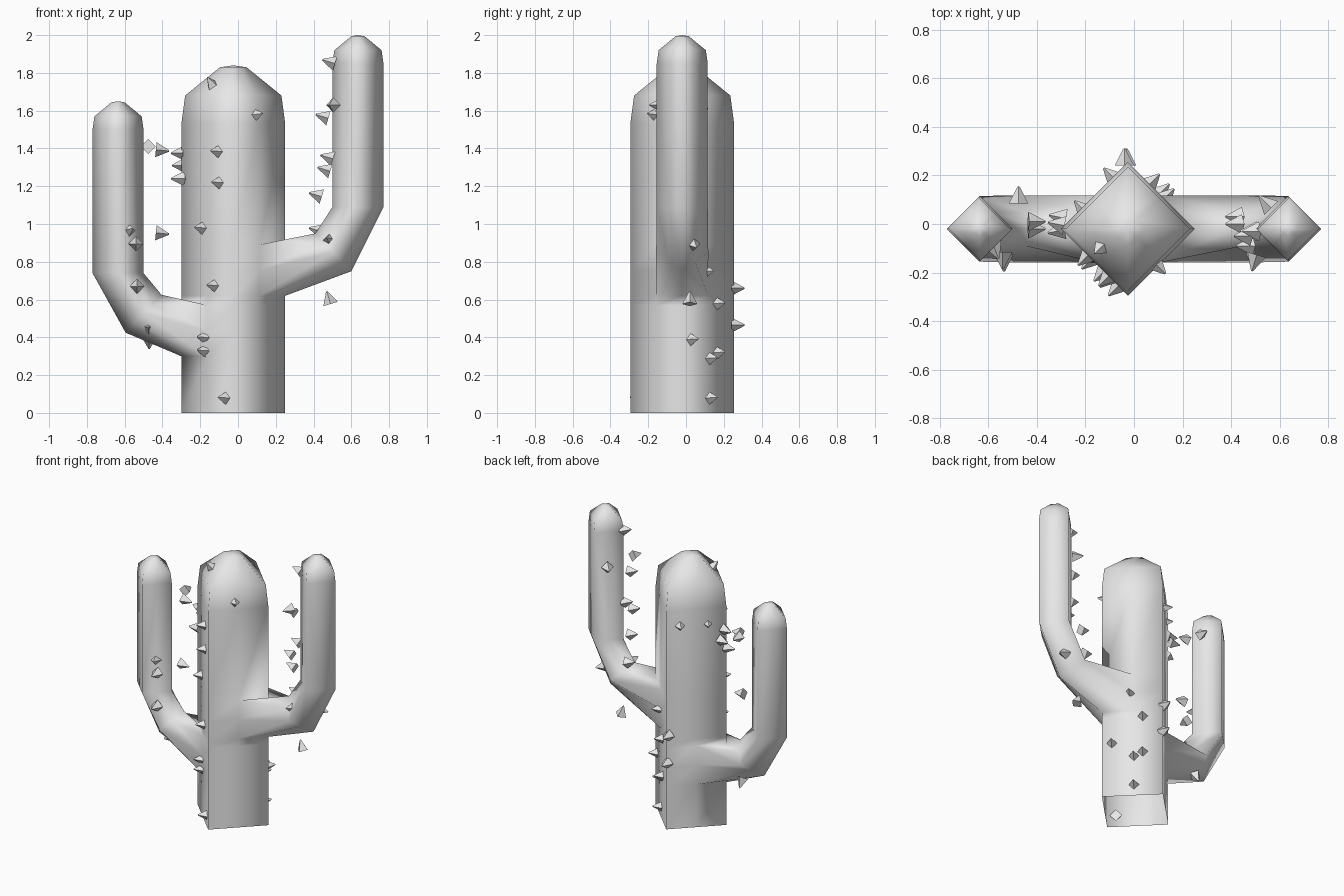
import bpy, bmesh, math
from mathutils import Vector

if "Cube" in bpy.data.objects:
    bpy.data.objects.remove(bpy.data.objects["Cube"])

CX, CY = -0.025, -0.02

grey = bpy.data.materials.new("plain grey")
grey.diffuse_color = (0.8, 0.8, 0.8, 1)
grey.use_nodes = True
grey.node_tree.nodes["Principled BSDF"].inputs["Base Color"].default_value = grey.diffuse_color


def finish(name, bm, smooth):
    bmesh.ops.recalc_face_normals(bm, faces=bm.faces[:])
    me = bpy.data.meshes.new(name)
    bm.to_mesh(me)
    bm.free()
    me.materials.append(grey)
    for p in me.polygons:
        p.use_smooth = smooth
    ob = bpy.data.objects.new(name, me)
    bpy.context.collection.objects.link(ob)
    return ob


def diamond(k, r):
    """Point k of 8 on a square standing on its corner."""
    a = math.radians(45 * k)
    rr = r * (1 if k % 2 == 0 else math.sqrt(0.5))
    return math.cos(a) * rr, math.sin(a) * rr


def bridge(bm, a, b):
    for k in range(8):
        bm.faces.new((a[k], a[(k + 1) % 8], b[(k + 1) % 8], b[k]))


def cap(bm, ring, tip):
    v = bm.verts.new(tip)
    for k in range(8):
        bm.faces.new((ring[k], ring[(k + 1) % 8], v))


# Trunk: square tube, open below, with openings left where the arms grow
bm = bmesh.new()
profile = [(0, .275), (.30, .275), (.435, .275), (.57, .275), (.62, .275), (.755, .275),
           (.89, .275), (1.53, .275), (1.68, .255), (1.83, .07)]
rows = []
for z, r in profile:
    rows.append([bm.verts.new((CX + diamond(k, r)[0], CY + diamond(k, r)[1], z)) for k in range(8)])
openings = {(1, 3), (1, 4), (2, 3), (2, 4), (4, 7), (4, 0), (5, 7), (5, 0)}
for i in range(len(rows) - 1):
    for k in range(8):
        if (i, k) not in openings:
            n = (k + 1) % 8
            bm.faces.new((rows[i][k], rows[i][n], rows[i + 1][n], rows[i + 1][k]))
cap(bm, rows[-1], (CX, CY, 1.84))


# Arms: grown from the openings, bent at the elbow, then upright
def arm(side, row, elbow, bend_z, top_z):
    mid = 0 if side > 0 else 4
    f, b = (mid - side) % 8, (mid + side) % 8
    lo, ce, hi = rows[row], rows[row + 1], rows[row + 2]
    prev = [lo[mid], lo[f], ce[f], hi[f], hi[mid], hi[b], ce[b], lo[b]]
    sections = [(elbow[0], elbow[1], .69, -.725, .138), (.635, bend_z, 1, 0, .135),
                (.635, top_z - .15, 1, 0, .135), (.635, top_z - .08, 1, 0, .125),
                (.635, top_z - .006, 1, 0, .035)]
    for x, z, ox, oz, r in sections:
        ring = []
        for k in range(8):
            u, v = diamond(k, r)
            ring.append(bm.verts.new((side * (x + ox * u), CY - v, z + oz * u)))
        bridge(bm, prev, ring)
        prev = ring
    cap(bm, prev, (side * .635, CY, top_z))


arm(1, 4, (.505, .85), 1.09, 2.0)
arm(-1, 1, (.50, .525), .74, 1.65)
finish("cactus_body", bm, True)

# Thorns: small four-sided spikes
thorns = bmesh.new()


def thorn(pos, direction):
    d = Vector(direction).normalized()
    m = d.to_track_quat('Z', 'Y').to_matrix().to_4x4()
    m.translation = Vector(pos)
    bmesh.ops.create_cone(thorns, cap_ends=True, segments=4, radius1=.04, radius2=.004,
                          depth=.07, matrix=m)


# Front left trunk face
for x, z in [(-.12, 1.385), (-.115, 1.22), (-.205, .98), (-.14, .675), (-.19, .40),
             (-.19, .33), (-.08, .08)]:
    thorn((x, -.35 - x, z), (-1, -1, .1))
# Back right trunk face
for x, z in [(.08, .58), (.22, .39), (.12, .29), (.08, .32), (.12, .08), (.14, .75)]:
    thorn((x, .26 - x, z), (1, 1, .1))
# Trunk corners, crown and other faces
for p, d in [((-.145, -.105, 1.75), (-.5, -.5, .8)), ((.105, -.18, 1.58), (1, -1, .2)),
             ((-.10, .205, 1.42), (-1, 1, 0)), ((-.22, .07, 1.42), (-1, 1, 0)),
             ((-.04, .275, .66), (0, 1, 0)), ((-.03, .275, .465), (0, 1, 0)),
             ((-.32, 0, 1.375), (-1, .2, 0)), ((-.315, .03, 1.31), (-1, .2, 0)),
             ((-.32, -.03, 1.24), (-1, -.2, 0))]:
    thorn(p, d)
# Inner side of the right arm
for p in [(.48, -.03, 1.86), (.445, -.05, 1.57), (.47, -.03, 1.355), (.455, -.09, 1.29),
          (.41, 0, 1.155), (.41, .03, .97)]:
    thorn(p, (-1, 0, .3))
# Inner side of the left arm
for p in [(-.40, .01, 1.39), (-.40, -.02, .95)]:
    thorn(p, (1, 0, -.1))
# Remaining arm thorns
for p, d in [((.495, -.16, 1.63), (-.3, -1, 0)), ((.48, -.11, .92), (-.2, -1, .2)),
             ((.48, .02, .61), (-.3, 0, 1)), ((.54, .09, 1.61), (-1, 1, 0)),
             ((.63, .045, .885), (1, .3, -.3)), ((-.475, .12, 1.41), (0, 1, 0)),
             ((-.57, -.11, .97), (.4, -1, .2)), ((-.54, -.15, .895), (0, -1, 0)),
             ((-.535, -.16, .67), (0, -1, 0)), ((-.475, -.10, .455), (0, -1, 0)),
             ((-.47, .06, .37), (0, .6, -1))]:
    thorn(p, d)
finish("thorns", thorns, False)
